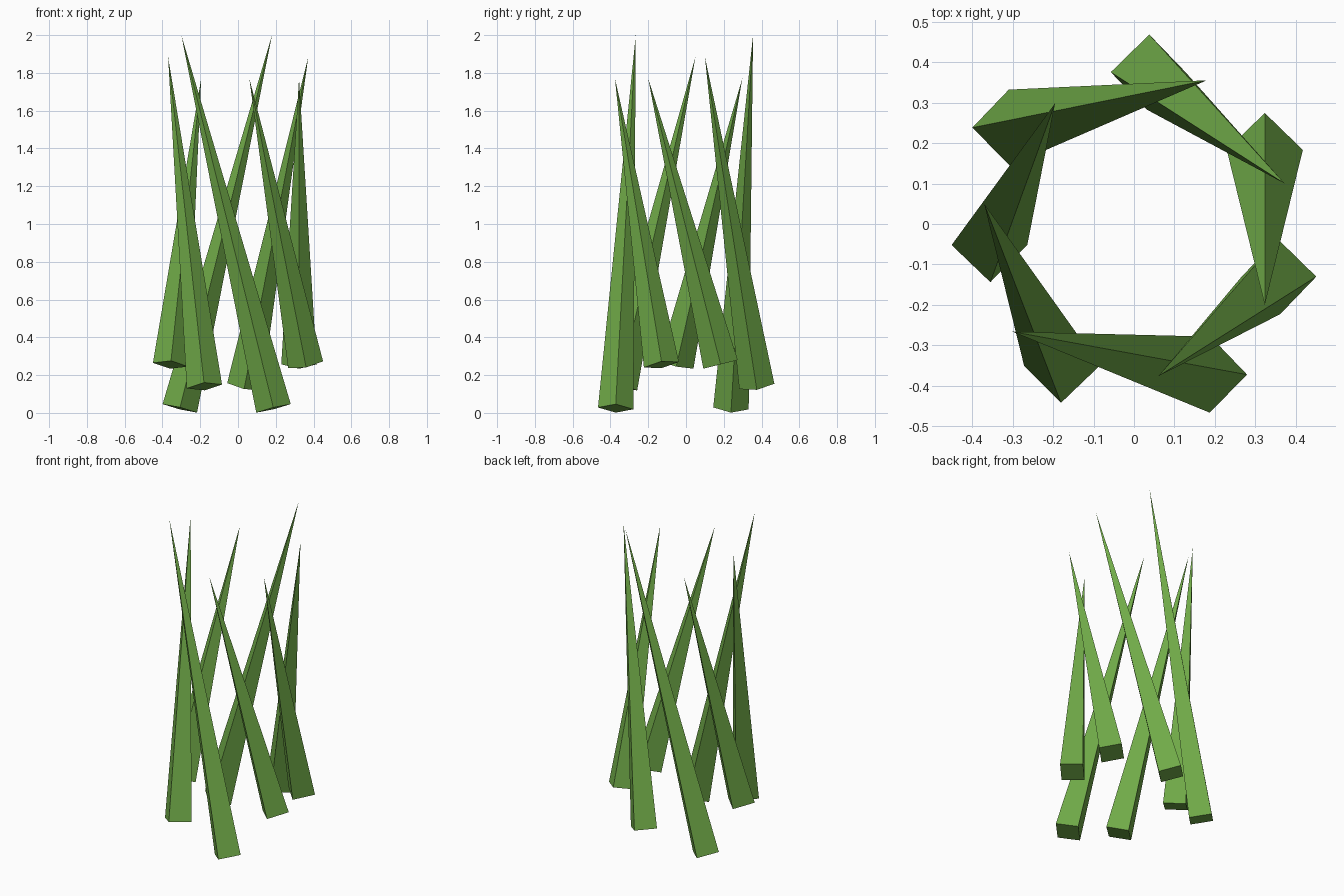
import bpy
import bmesh
from mathutils import Vector, Matrix

if "Cube" in bpy.data.objects:
    bpy.data.objects.remove(bpy.data.objects["Cube"])

RADIUS = 0.094

green = bpy.data.materials.new("leaf green")
green.diffuse_color = (0.162, 0.402, 0.065, 1.0)
green.use_nodes = True
green.node_tree.nodes["Principled BSDF"].inputs["Base Color"].default_value = green.diffuse_color


def blade(name, base, tip):
    """Four-sided spike standing square to its own leaning axis."""
    base, tip = Vector(base), Vector(tip)
    axis = tip - base
    length = axis.length
    w = axis.normalized()
    u = Vector((w.z, 0, -w.x)).normalized()   # keeps the diamond in line with x
    v = w.cross(u)
    bm = bmesh.new()
    bmesh.ops.create_cone(bm, cap_ends=True, segments=4,
                          radius1=RADIUS, radius2=0, depth=length)
    bmesh.ops.remove_doubles(bm, verts=bm.verts, dist=1e-5)
    # put the corners on the local axes, whatever the starting angle
    ring = [p for p in bm.verts if p.co.z < 0]
    if min(abs(ring[0].co.x), abs(ring[0].co.y)) > 0.01:
        bmesh.ops.rotate(bm, verts=bm.verts, cent=(0, 0, 0),
                         matrix=Matrix.Rotation(0.7853982, 3, 'Z'))
    bmesh.ops.recalc_face_normals(bm, faces=bm.faces)
    mesh = bpy.data.meshes.new(name)
    bm.to_mesh(mesh)
    bm.free()
    mesh.materials.append(green)
    obj = bpy.data.objects.new(name, mesh)
    rot = Matrix((u, v, w)).transposed().to_4x4()
    obj.matrix_world = Matrix.Translation((base + tip) / 2) @ rot
    bpy.context.collection.objects.link(obj)


# Ring of seven blades: base centre, tip
blades = [
    ("tall_blade_back", (-0.308, 0.238, 0.024), (0.18, 0.355, 2.0)),
    ("tall_blade_front", (0.188, -0.372, 0.024), (-0.30, -0.266, 2.0)),
    ("middle_blade_back", (0.035, 0.375, 0.14), (0.372, 0.10, 1.885)),
    ("middle_blade_front", (-0.178, -0.35, 0.14), (-0.37, 0.05, 1.885)),
    ("short_blade_right", (0.323, 0.183, 0.257), (0.323, -0.20, 1.77)),
    ("short_blade_front_right", (0.358, -0.13, 0.255), (0.06, -0.376, 1.77)),
    ("short_blade_left", (-0.357, -0.052, 0.255), (-0.195, 0.298, 1.77)),
]
for name, base, tip in blades:
    blade(name, base, tip)
